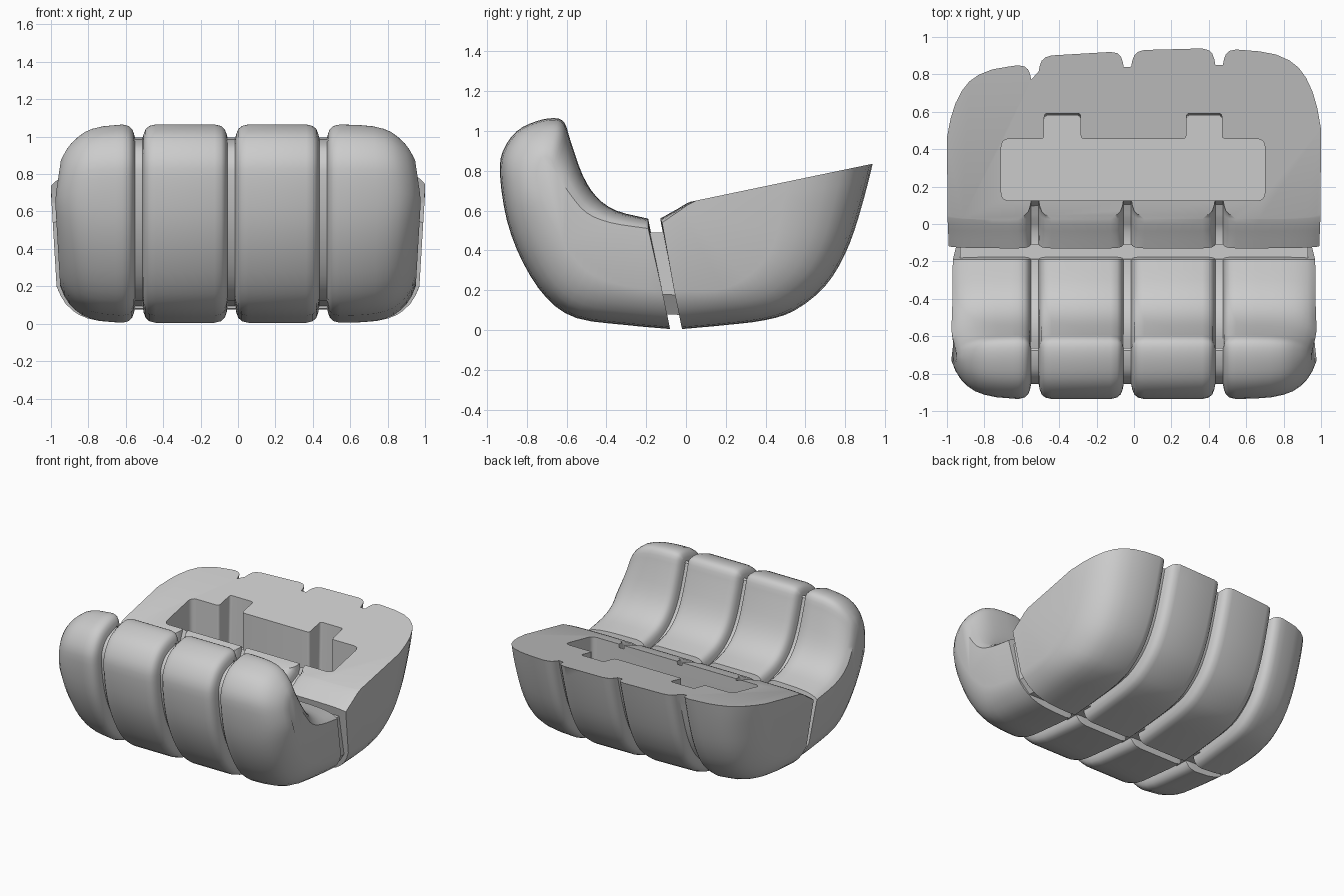
import bpy, bmesh, math
from mathutils import Vector

if "Cube" in bpy.data.objects:
    bpy.data.objects.remove(bpy.data.objects["Cube"])

grey = bpy.data.materials.new("neutral grey")
grey.diffuse_color = (0.6, 0.6, 0.6, 1)
grey.use_nodes = True
grey.node_tree.nodes["Principled BSDF"].inputs["Base Color"].default_value = grey.diffuse_color

GROOVES = (-0.53, -0.035, 0.455)


def smooth(pts, n=3):
    """Catmull-Rom refinement of an open chain of points."""
    v = [Vector(p) for p in pts]
    v = [2 * v[0] - v[1]] + v + [2 * v[-1] - v[-2]]
    out = []
    for a, b, c, d in zip(v, v[1:], v[2:], v[3:]):
        for i in range(n):
            t = i / n
            out.append(0.5 * (2 * b + (c - a) * t + (2 * a - 5 * b + 4 * c - d) * t * t
                              + (3 * b - a - 3 * c + d) * t ** 3))
    return out + [v[-2]]


def inset(ring, d, slit):
    """Offset a ring inwards, keeping its two end points near the slit plane."""
    area = sum(a.x * b.y - b.x * a.y for a, b in zip(ring, ring[1:] + ring[:1]))
    s = 1 if area > 0 else -1
    out = []
    for i, p in enumerate(ring):
        e1 = (p - ring[i - 1]).normalized()
        e2 = (ring[(i + 1) % len(ring)] - p).normalized()
        n1, n2 = Vector((-e1.y, e1.x)) * s, Vector((-e2.y, e2.x)) * s
        out.append(p + (n1 + n2) / max(0.5, 1 + n1.dot(n2)) * d)
    for i in (0, -1):
        y = slit - 0.2 * (out[i].y - 0.01)
        out[i].x = y + (out[i].x - y) * 0.15
    return out


def stations(width):
    """(x, groove depth, end rounding) along the whole width."""
    st = []
    for g in GROOVES:
        for dx, d in ((0.02, .08), (0.026, .05), (0.036, .025), (0.055, .008), (0.09, 0)):
            st += [(g - dx, d, 0), (g + dx, d, 0)]
    for x, t in ((.67, .015), (.76, .05), (.83, .12), (.88, .21), (.92, .34),
                 (.955, .52), (.98, .73), (1, 1)):
        st += [(-x * width, 0, t), (x * width, 0, t)]
    return sorted(st)


def loft(rings):
    bm = bmesh.new()
    vs = [[bm.verts.new(p) for p in r] for r in rings]
    n = len(vs[0])
    for a, b in zip(vs, vs[1:]):
        for i in range(n):
            j = (i + 1) % n
            bm.faces.new((a[i], a[j], b[j], b[i]))
    bm.faces.new(vs[0][::-1])
    bm.faces.new(vs[-1])
    bmesh.ops.recalc_face_normals(bm, faces=bm.faces)
    return bm


def taper(x, z, top):
    """Narrow the outer ends towards the bottom, and the top if asked."""
    k = min(1, max(0, (abs(x) - 0.6) / 0.3))
    return x * (1 - k * (0.06 * max(0, 0.7 - z) + top * max(0, z - 0.65)))


def ribbed(mid, end, width, slit, top=0, yscale=lambda x: 1):
    mid, end = smooth(mid), smooth(end)
    rings = []
    for x, d, t in stations(width):
        ring = [a.lerp(b, t) for a, b in zip(mid, end)]
        if d:
            ring = inset(ring, d, slit)
        rings.append([(taper(x, p.y, top), p.x * (yscale(x) if p.x > 0 else 1), p.y)
                      for p in ring])
    return loft(rings)


def make(name, bm):
    me = bpy.data.meshes.new(name)
    bm.to_mesh(me)
    bm.free()
    ob = bpy.data.objects.new(name, me)
    bpy.context.collection.objects.link(ob)
    me.materials.append(grey)
    return ob


def shade(ob):
    bpy.ops.object.select_all(action='DESELECT')
    ob.select_set(True)
    bpy.context.view_layer.objects.active = ob
    bpy.ops.object.shade_smooth_by_angle(angle=math.radians(35))


# Front curled part with four finger ribs
hook_mid = [(-.08, .005), (-.3, .025), (-.55, .06), (-.7, .16), (-.82, .34), (-.9, .55),
            (-.935, .78), (-.92, .9), (-.85, 1.0), (-.75, 1.05), (-.66, 1.065), (-.61, 1.04),
            (-.58, .95), (-.52, .78), (-.45, .67), (-.35, .6), (-.19, .56)]
hook_end = [(-.12, .2), (-.3, .22), (-.46, .27), (-.56, .36), (-.64, .47), (-.70, .58),
            (-.74, .7), (-.75, .79), (-.74, .84), (-.72, .87), (-.70, .87), (-.675, .85),
            (-.645, .78), (-.58, .68), (-.5, .59), (-.38, .54), (-.19, .51)]
shade(make("curled_fingers", ribbed(hook_mid, hook_end, 0.98, -.08, 0.15)))

# Back block, ribbed the same way and cut flat by a sloping plane
back_mid = [(-.02, .005), (.2, .025), (.4, .05), (.55, .1), (.7, .22), (.8, .38), (.87, .57),
            (.94, .835), (.97, 1.0), (.1, 1.0), (.06, .69), (0, .635), (-.13, .56)]
back_end = [(-.06, .2), (.15, .2), (.25, .23), (.33, .28), (.41, .36), (.46, .46), (.49, .58),
            (.52, .75), (.55, 1.0), (.12, 1.0), (.075, .69), (.01, .63), (-.12, .54)]


def back_scale(x):
    if x < -0.53:
        return 0.91 + 0.03 * (x + 0.53)
    return min(1, 0.955 + 0.06 * (x + 0.53)) if x < 0.3 else 1 - 0.03 * (x - 0.3)


bm = ribbed(back_mid, back_end, 1.0, -.02, 0, back_scale)
bmesh.ops.bisect_plane(bm, geom=bm.verts[:] + bm.edges[:] + bm.faces[:],
                       plane_co=(0, 0, .64), plane_no=(0, -.2086, 1), clear_outer=True)
bmesh.ops.holes_fill(bm, edges=[e for e in bm.edges if e.is_boundary], sides=0)
bmesh.ops.recalc_face_normals(bm, faces=bm.faces)
block = make("back_block", bm)

# Pocket with two notches, cut out of the block
corners = [(-.71, .125), (.7, .125), (.7, .455), (.47, .455), (.47, .6), (.28, .6), (.28, .455),
           (-.285, .455), (-.285, .6), (-.48, .6), (-.48, .455), (-.71, .455)]
outline = []
for i, c in enumerate(corners):
    p, a, b = Vector(c), Vector(corners[i - 1]), Vector(corners[(i + 1) % len(corners)])
    r = 0.045 if i in (0, 1, 2, 11) else 0.02
    p0, p1 = p + (a - p).normalized() * r, p + (b - p).normalized() * r
    outline += [(p0 * (1 - t) ** 2 + p * 2 * t * (1 - t) + p1 * t * t) for t in (0, .25, .5, .75, 1)]
cutter = make("pocket_cutter", loft([[(p.x, p.y - (0.02 if z < 1 and p.y > .5 else 0), z)
                                      for p in outline] for z in (0.4, 1.0)]))
cutter.hide_render = True
mod = block.modifiers.new("pocket", 'BOOLEAN')
mod.operation, mod.solver, mod.object = 'DIFFERENCE', 'EXACT', cutter
bpy.ops.object.select_all(action='DESELECT')
block.select_set(True)
bpy.context.view_layer.objects.active = block
bpy.ops.object.modifier_apply(modifier="pocket")
bpy.data.objects.remove(cutter)
shade(block)

# Core joining both parts inside the slit
core = [(-.2, .08), (.05, .075), (-.03, .49), (-.25, .49)]
rings = []
for x, d in ((-.93, .1), (-.86, 0), (.86, 0), (.93, .1)):
    rings.append([(x, y, z + d if z < .2 else z) for y, z in core])
make("joining_core", loft(rings))
